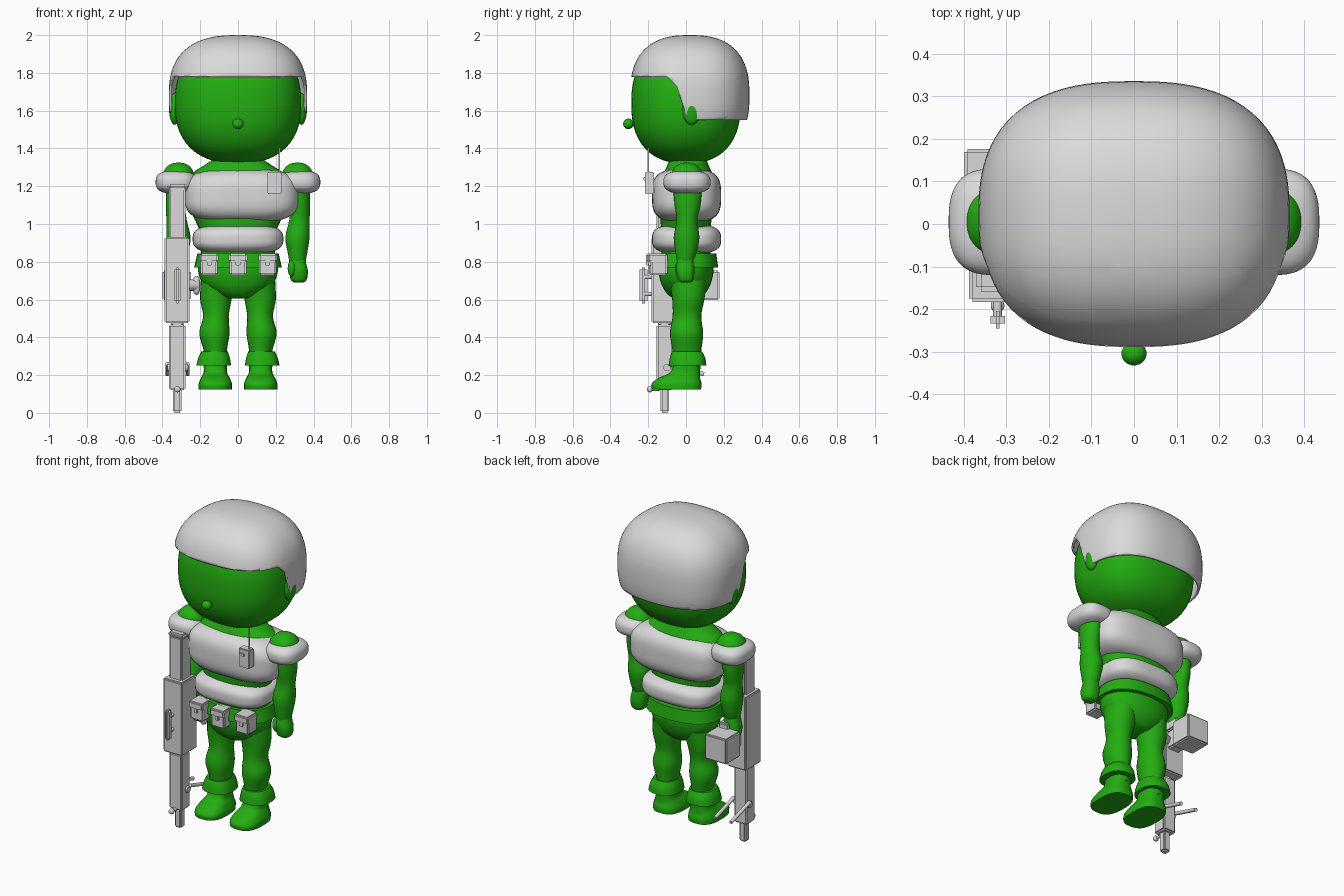
import bpy, bmesh, math
from mathutils import Vector, Matrix

cube = bpy.data.objects.get("Cube")
if cube:
    bpy.data.objects.remove(cube, do_unlink=True)


def material(name, rgb):
    m = bpy.data.materials.new(name)
    m.use_nodes = True
    m.diffuse_color = (*rgb, 1)
    m.node_tree.nodes["Principled BSDF"].inputs["Base Color"].default_value = (*rgb, 1)
    return m


GREEN = material("toy green", (0.017, 0.42, 0.006))
GREY = material("light grey", (0.70, 0.70, 0.70))


def finish(name, bm, mat, angle=0.7):
    bmesh.ops.recalc_face_normals(bm, faces=bm.faces[:])
    me = bpy.data.meshes.new(name)
    bm.to_mesh(me)
    bm.free()
    me.materials.append(mat)
    me.shade_smooth()
    me.set_sharp_from_angle(angle=angle)
    ob = bpy.data.objects.new(name, me)
    bpy.context.scene.collection.objects.link(ob)
    return ob


def rounded_mesh(center, half, p, cuts=14):
    """Superellipsoid: p = 2 is a ball, higher p is boxier."""
    bm = bmesh.new()
    bmesh.ops.create_cube(bm, size=2)
    bmesh.ops.subdivide_edges(bm, edges=bm.edges[:], cuts=cuts, use_grid_fill=True)
    for v in bm.verts:
        d = Vector([math.tan(c * math.pi / 4) for c in v.co])
        d /= sum(abs(c) ** p for c in d) ** (1 / p)
        v.co = Vector(center) + Vector([a * b for a, b in zip(d, half)])
    return bm


def rounded(name, center, half, p=2, mat=GREEN, cuts=14):
    return finish(name, rounded_mesh(center, half, p, cuts), mat, 1.2)


def box(name, lo, hi, bevel=0.008, mat=GREY):
    lo, hi = Vector(lo), Vector(hi)
    bm = bmesh.new()
    place = Matrix.Translation((lo + hi) / 2) @ Matrix.Diagonal(hi - lo).to_4x4()
    bmesh.ops.create_cube(bm, size=1, matrix=place)
    bmesh.ops.bevel(bm, geom=bm.edges[:], offset=bevel, segments=2, affect='EDGES')
    return finish(name, bm, mat)


def rod(name, a, b, r, mat=GREY, sides=10):
    a, b = Vector(a), Vector(b)
    d = b - a
    bm = bmesh.new()
    place = Matrix.Translation((a + b) / 2) @ d.to_track_quat('Z', 'Y').to_matrix().to_4x4()
    bmesh.ops.create_cone(bm, cap_ends=True, segments=sides, radius1=r, radius2=r,
                          depth=d.length, matrix=place)
    return finish(name, bm, mat)


def loft(name, rings, p=2, mat=GREEN, sides=28, steps=4, angle=1.0):
    """Smooth tube through rings of (z, centre x, centre y, radius x, radius y)."""
    pts = [Vector(r) for r in rings]
    pts = [pts[0]] + pts + [pts[-1]]
    path = []
    for a, b, c, d in zip(pts, pts[1:], pts[2:], pts[3:]):
        for k in range(steps):
            t = k / steps
            path.append(b + 0.5 * t * ((c - a) + t * ((2 * a - 5 * b + 4 * c - d)
                        + t * (3 * b - a - 3 * c + d))))
    path.append(pts[-1])
    bm = bmesh.new()
    loops = []
    for z, cx, cy, rx, ry in path:
        loop = []
        for i in range(sides):
            c, s = math.cos(math.tau * i / sides), math.sin(math.tau * i / sides)
            f = (abs(c) ** p + abs(s) ** p) ** (-1 / p)
            loop.append(bm.verts.new((cx + rx * c * f, cy + ry * s * f, z)))
        loops.append(loop)
    for l0, l1 in zip(loops, loops[1:]):
        for i in range(sides):
            j = (i + 1) % sides
            bm.faces.new((l0[i], l0[j], l1[j], l1[i]))
    bm.faces.new(loops[0])
    bm.faces.new(loops[-1])
    return finish(name, bm, mat, angle)


# Head and nose
rounded("head", (0, 0, 1.64), (0.335, 0.29, 0.32), 2.4)
rod("nose_stalk", (0, -0.26, 1.53), (0, -0.30, 1.53), 0.014, GREEN)
rounded("nose", (0, -0.305, 1.53), (0.03, 0.028, 0.028), 2, GREEN, 4)

# Helmet shell with a raised front brim and low sides and back
brim = [(-0.10, 1.78), (-0.05, 1.73), (0.0, 1.58), (0.04, 1.55)]


def brim_height(y):
    if y <= brim[0][0]:
        return brim[0][1]
    for (y0, z0), (y1, z1) in zip(brim, brim[1:]):
        if y < y1:
            return z0 + (z1 - z0) * (y - y0) / (y1 - y0)
    return brim[-1][1]


bm = rounded_mesh((0, 0.02, 1.68), (0.366, 0.316, 0.32), 2.55, 22)
cuts = [((0, y, z), (0, 0, 1)) for y, z in (brim[0], brim[-1])]
for (y0, z0), (y1, z1) in zip(brim, brim[1:]):
    cuts.append(((0, y0, z0), (0, z0 - z1, y1 - y0)))
cuts += [((0, y, z), (0, 1, 0)) for y, z in brim]
for co, no in cuts:
    bmesh.ops.bisect_plane(bm, geom=bm.verts[:] + bm.edges[:] + bm.faces[:],
                           plane_co=co, plane_no=no, dist=1e-5)
low = []
for f in bm.faces:
    c = f.calc_center_median()
    if c.z < brim_height(c.y):
        low.append(f)
bmesh.ops.delete(bm, geom=low, context='FACES')
helmet = finish("helmet", bm, GREY, 1.2)
shell = helmet.modifiers.new("shell", 'SOLIDIFY')
shell.thickness = 0.014
shell.offset = -1

# Torso, belt and hips
loft("torso", [(0.78, 0, 0, 0.2, 0.13), (0.95, 0, 0, 0.2, 0.13), (1.1, 0, 0, 0.26, 0.14),
               (1.25, 0, 0.01, 0.25, 0.13), (1.31, 0, 0.01, 0.18, 0.11), (1.36, 0, 0.01, 0.1, 0.09)], 2.3)
loft("hips", [(0.605, 0, 0, 0.04, 0.05), (0.62, 0, 0, 0.1, 0.09), (0.67, 0, 0, 0.175, 0.125),
              (0.74, 0, 0, 0.21, 0.145), (0.82, 0, 0, 0.205, 0.145)], 2.2)
loft("belt", [(0.77, 0, 0.005, 0.232, 0.165), (0.845, 0, 0.005, 0.215, 0.155)], 2.4, angle=0.6)
rounded("chest_vest", (0.02, 0.003, 1.15), (0.302, 0.183, 0.142), 3.3, GREY)
rounded("belly_vest", (0, 0.003, 0.92), (0.24, 0.183, 0.08), 3.0, GREY)

# Limbs, mirrored
for s, side in ((1, "left"), (-1, "right")):
    rounded(side + "_ear", (s * 0.335, 0.03, 1.61), (0.03, 0.05, 0.085))
    rounded(side + "_shoulder", (s * 0.315, 0.005, 1.235), (0.085, 0.085, 0.09), 2.3)
    rounded(side + "_shoulder_pad", (s * 0.328, 0.005, 1.222), (0.108, 0.125, 0.062), 2.7, GREY)
    loft(side + "_arm", [(0.80, s * 0.315, -0.005, 0.043, 0.042), (0.85, s * 0.315, 0, 0.052, 0.056),
                         (0.93, s * 0.315, 0.003, 0.064, 0.068), (1.02, s * 0.325, 0.005, 0.054, 0.055),
                         (1.10, s * 0.33, 0.008, 0.052, 0.068), (1.22, s * 0.32, 0.008, 0.06, 0.08)])
    loft(side + "_hand", [(0.69, s * 0.322, 0, 0.025, 0.025), (0.705, s * 0.322, -0.002, 0.042, 0.04),
                          (0.75, s * 0.32, -0.004, 0.05, 0.049), (0.79, s * 0.315, -0.004, 0.046, 0.046),
                          (0.82, s * 0.315, -0.003, 0.042, 0.04)], 2.5)
    rounded(side + "_thumb", (s * 0.285, -0.03, 0.765), (0.022, 0.028, 0.045), 2, GREEN, 6)
    x = s * 0.12
    loft(side + "_leg", [(0.22, x, 0.005, 0.06, 0.07), (0.32, x, 0.005, 0.06, 0.075),
                         (0.42, x + s * 0.005, 0.003, 0.08, 0.088), (0.51, x - s * 0.003, 0.005, 0.068, 0.076),
                         (0.60, x - s * 0.003, 0.012, 0.083, 0.085), (0.70, x - s * 0.015, 0.012, 0.092, 0.1)])
    loft(side + "_trouser_cuff", [(0.25, x + s * 0.008, 0.008, 0.092, 0.1), (0.29, x + s * 0.007, 0.008, 0.084, 0.094),
                                  (0.325, x + s * 0.004, 0.005, 0.07, 0.08)], 2.5)
    loft(side + "_boot", [(0.125, x, -0.05, 0.088, 0.13), (0.155, x, -0.05, 0.088, 0.132),
                          (0.185, x, -0.035, 0.076, 0.11), (0.215, x, -0.005, 0.062, 0.078),
                          (0.26, x, 0.003, 0.062, 0.07)], 2.8, angle=0.8)

# Belt pouches with flaps
for i, x in enumerate((-0.153, 0, 0.157)):
    y = 0.0 if i == 1 else 0.012
    box(f"pouch_{i + 1}", (x - 0.045, y - 0.20, 0.73), (x + 0.045, y - 0.11, 0.83))
    box(f"pouch_flap_{i + 1}", (x - 0.049, y - 0.212, 0.80), (x + 0.049, y - 0.11, 0.845))
    box(f"pouch_tab_{i + 1}", (x - 0.012, y - 0.212, 0.78), (x + 0.012, y - 0.19, 0.81), 0.003)

# Chest radio
box("radio", (0.155, -0.218, 1.16), (0.23, -0.17, 1.275), 0.004)
box("radio_button", (0.162, -0.225, 1.23), (0.198, -0.21, 1.25), 0.003)
rod("radio_antenna", (0.218, -0.2, 1.27), (0.218, -0.2, 1.405), 0.005)

# Gun standing barrel down
box("gun_body", (-0.388, -0.183, 0.475), (-0.256, -0.03, 0.93))
box("gun_stock", (-0.365, -0.155, 0.92), (-0.277, -0.06, 1.19))
box("gun_butt", (-0.372, -0.16, 1.18), (-0.268, -0.05, 1.212), 0.012)
box("gun_barrel_housing", (-0.365, -0.155, 0.12), (-0.277, -0.07, 0.467))
rod("gun_barrel_collar", (-0.321, -0.112, 0.467), (-0.321, -0.112, 0.48), 0.035)
box("gun_muzzle", (-0.344, -0.135, 0), (-0.298, -0.09, 0.13), 0.009)
rod("gun_sight_stem", (-0.321, -0.14, 0.125), (-0.321, -0.19, 0.125), 0.009)
rounded("gun_sight", (-0.321, -0.192, 0.125), (0.016, 0.014, 0.016), 2.5, GREY, 4)
box("carry_handle", (-0.337, -0.246, 0.58), (-0.304, -0.205, 0.77), 0.012)
for z in (0.63, 0.72):
    rod("carry_handle_post", (-0.321, -0.22, z), (-0.321, -0.17, z), 0.011)
box("ammo_box", (-0.4, 0.035, 0.597), (-0.25, 0.177, 0.753))
box("ammo_feed", (-0.355, -0.04, 0.62), (-0.275, 0.045, 0.73))
box("gun_grip", (-0.33, -0.05, 0.725), (-0.262, 0.06, 0.785))
rod("charging_knob_stem", (-0.27, -0.04, 0.675), (-0.222, -0.02, 0.675), 0.03)
rounded("charging_knob", (-0.22, -0.02, 0.675), (0.02, 0.025, 0.05), 2.5, GREY, 6)

# Folded bipod
for x in (-0.374, -0.266):
    rod("bipod_leg", (x, -0.09, 0.26), (x, 0.095, 0.205), 0.011)
    rod("bipod_hinge", (x, -0.1, 0.24), (-0.32, -0.1, 0.24), 0.02)
